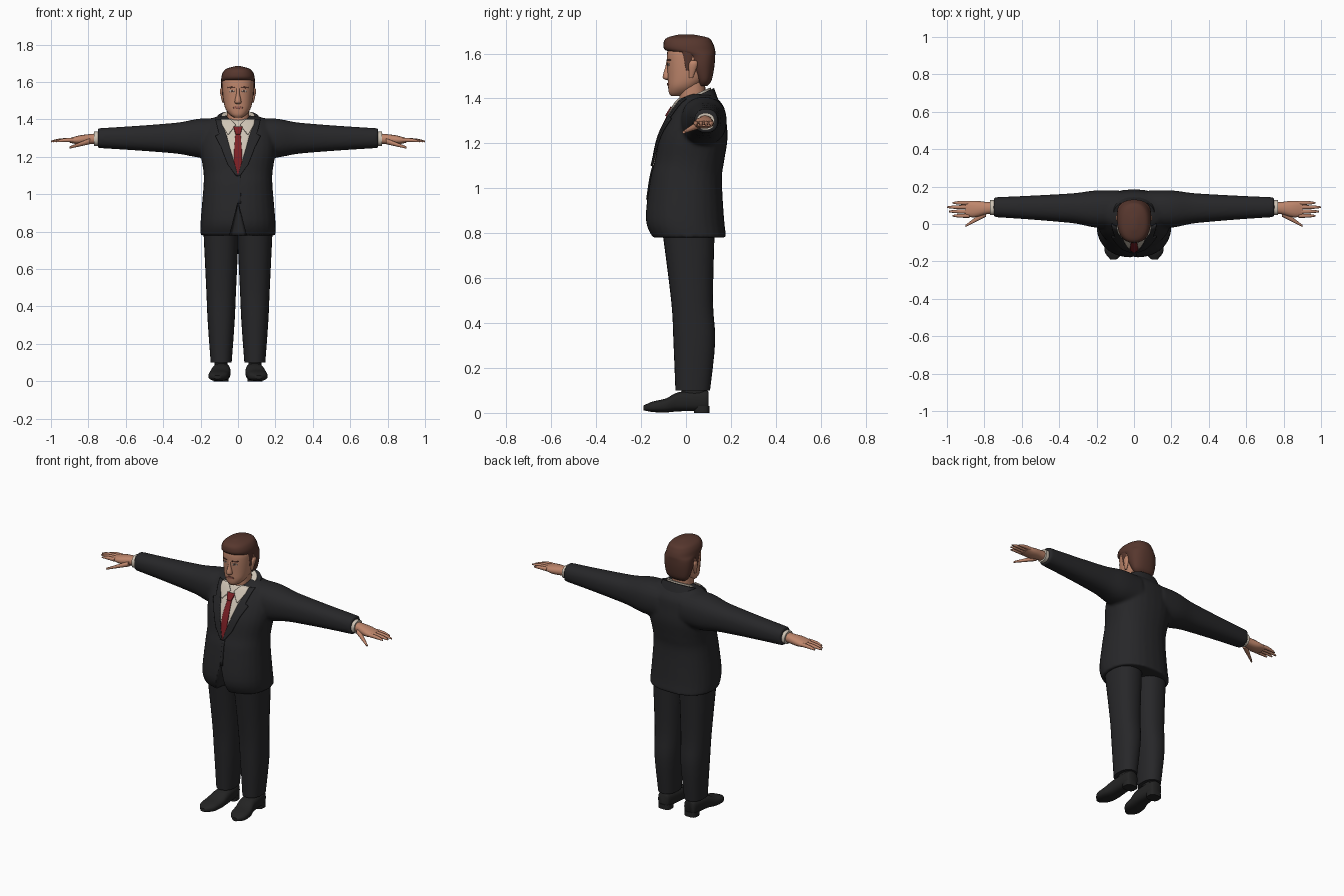
import bpy, bmesh, math
from mathutils import Vector
from mathutils.bvhtree import BVHTree

if "Cube" in bpy.data.objects:
    bpy.data.objects.remove(bpy.data.objects["Cube"])

MIDDLE, BOTH = (1,), (1, -1)


def material(name, red, green, blue):
    mat = bpy.data.materials.new(name)
    mat.use_nodes = True
    mat.diffuse_color = (red, green, blue, 1)
    shader = mat.node_tree.nodes["Principled BSDF"]
    shader.inputs["Base Color"].default_value = mat.diffuse_color
    shader.inputs["Roughness"].default_value = .7
    return mat


suit = material("suit_black", .02, .02, .022)
leather = material("shoe_black", .017, .017, .017)
cotton = material("shirt_cream", .62, .55, .46)
silk = material("tie_red", .2, .014, .018)
skin = material("skin", .52, .24, .15)
brown = material("hair_brown", .095, .038, .027)
rose = material("lips", .34, .12, .09)
white = material("eye_white", .5, .45, .4)


def finish(name, bm, mat):
    bmesh.ops.recalc_face_normals(bm, faces=bm.faces)
    mesh = bpy.data.meshes.new(name)
    bm.to_mesh(mesh)
    bm.free()
    mesh.materials.append(mat)
    ob = bpy.data.objects.new(name, mesh)
    bpy.context.collection.objects.link(ob)
    for other in bpy.context.selected_objects:
        other.select_set(False)
    ob.select_set(True)
    bpy.context.view_layer.objects.active = ob
    bpy.ops.object.shade_smooth_by_angle(angle=math.radians(50))
    return ob


def column(*rows):
    """Centred rings from rows of (height, half width, front, back)."""
    return [(z, 0, half, (front + back) / 2, (back - front) / 2)
            for z, half, front, back in rows]


def taper(start, end, ease, count=5):
    """Rings running evenly from start to end while their shape eases over."""
    rings = []
    for i in range(count + 1):
        f = i / count
        shape = [a + (b - a) * f ** ease for a, b in zip(start[1:], end[1:])]
        rings.append((start[0] + (end[0] - start[0]) * f, *shape))
    return rings


def refine(rings, steps):
    """Pass a Catmull-Rom curve through the rings."""
    fine = []
    for i in range(len(rings) - 1):
        quad = (rings[max(i - 1, 0)], rings[i], rings[i + 1], rings[min(i + 2, len(rings) - 1)])
        for k in range(steps):
            t = k / steps
            fine.append([b + t * (c - a + t * (2*a - 5*b + 4*c - d + t * (3*b - a - 3*c + d))) / 2
                         for a, b, c, d in zip(*quad)])
    return fine + [rings[-1]]


def loft(name, tubes, mat, axis="z", sides=MIDDLE, power=2.3, shear=0, n=28):
    """Skin tubes made of rings (position, centre a, radius a, centre b, radius b)."""
    bm = bmesh.new()
    for rings in tubes:
        for side in sides:
            loops = []
            for t, a, ra, b, rb in refine(rings, steps=4):
                loop = []
                for k in range(n):
                    c, s = math.cos(math.tau * k / n), math.sin(math.tau * k / n)
                    u = a + ra * math.copysign(abs(c) ** (2 / power), c)
                    v = b + rb * math.copysign(abs(s) ** (2 / power), s)
                    x, y, z = {"x": (t, u, v), "y": (u, t, v), "z": (u, v, t)}[axis]
                    loop.append(bm.verts.new((x * side, y, z + shear * y)))
                loops.append(loop)
            for low, high in zip(loops, loops[1:]):
                for k in range(n):
                    j = (k + 1) % n
                    bm.faces.new((low[k], low[j], high[j], high[k]))
            bm.faces.new(loops[0])
            bm.faces.new(loops[-1])
    return finish(name, bm, mat)


def surface(ob):
    return BVHTree.FromObject(ob, bpy.context.evaluated_depsgraph_get())


def drape(name, base, rows, mat, lift, thick=.006, sides=MIDDLE, cols=8, steps=5):
    """Lay a sheet on the front of a surface, from rows of (height, left edge, right edge)."""
    bm = bmesh.new()
    for side in sides:
        lines = []
        for start, end in zip(rows, rows[1:]):
            for k in range(steps + 1):
                z, left, right = (a + (b - a) * k / steps for a, b in zip(start, end))
                line = []
                for c in range(cols + 1):
                    x = side * (left + (right - left) * c / cols)
                    hit = base.ray_cast(Vector((x, -1, z)), Vector((0, 1, 0)))[0]
                    if hit is None:
                        hit = base.find_nearest(Vector((x, 0, z)))[0]
                    line.append(bm.verts.new((x, hit.y - lift, z)))
                lines.append(line)
        for low, high in zip(lines, lines[1:]):
            for c in range(cols):
                bm.faces.new((low[c], low[c + 1], high[c + 1], high[c]))
    bmesh.ops.remove_doubles(bm, verts=bm.verts, dist=.0001)
    ob = finish(name, bm, mat)
    shell = ob.modifiers.new("Thickness", "SOLIDIFY")
    shell.thickness, shell.offset = thick, 0
    return ob


def oval(x, z, width, height):
    """Rows for a painted oval, given its centre and half sizes."""
    rows = []
    for i in range(-4, 5):
        angle = i * math.pi / 9
        half = width * math.cos(angle)
        rows.append((z + height * math.sin(angle), x - half, x + half))
    return rows


# Jacket: body and sleeves fused, with a notch cut at the hem
body = column((.78, .2, -.15, .18), (.86, .2, -.18, .17), (1.04, .185, -.16, .16),
              (1.12, .185, -.14, .17), (1.22, .2, -.12, .185), (1.3, .2, -.085, .18),
              (1.36, .18, -.05, .17), (1.4, .15, -.02, .14), (1.42, .1, .02, .12))
shoulder, cuff = (.2, .08, .1, 1.3, .105), (.75, .09, .053, 1.3, .053)
jacket = loft("jacket", [body], suit)
sleeves = loft("sleeves", [[(.08, *shoulder[1:])] + taper(shoulder, cuff, ease=.6)], suit, "x", BOTH)
jacket.select_set(True)
bpy.context.view_layer.objects.active = jacket
bpy.ops.object.join()
fuse = jacket.modifiers.new("Fuse", "REMESH")
fuse.mode, fuse.voxel_size, fuse.use_smooth_shade = "VOXEL", .009, True
soften = jacket.modifiers.new("Soften", "SMOOTH")
soften.iterations = 6

notch = loft("hem_notch_cutter", [column((.76, .05, -.3, -.08), (.95, .002, -.3, -.08))], suit, power=6)
notch.hide_render = True
notch.hide_set(True)
cut = jacket.modifiers.new("Notch", "BOOLEAN")
cut.operation, cut.object, cut.solver = "DIFFERENCE", notch, "EXACT"
chest = surface(jacket)

# Shirt front, tie, lapels and overlapping front edge
drape("shirt_front", chest, [(1.1, 0, .001), (1.25, -.05, .05), (1.33, -.07, .07), (1.4, -.09, .09)],
      cotton, lift=.003)
drape("tie", chest, [(1.1, -.006, .006), (1.14, -.02, .02), (1.24, -.02, .02), (1.33, -.013, .013)],
      silk, lift=.009)
drape("tie_knot", chest, [(1.32, -.013, .013), (1.36, -.024, .024)], silk, lift=.014, thick=.012)
drape("lapels", chest, [(1.1, 0, .012), (1.16, .017, .055), (1.25, .044, .09), (1.31, .06, .12),
                        (1.32, .064, .1), (1.4, .09, .12)], suit, lift=.009, thick=.009, sides=BOTH)
drape("shirt_collar_points", chest, [(1.32, .05, .056), (1.37, .012, .085), (1.4, .04, .09)],
      cotton, lift=.013, sides=BOTH)
drape("front_edge", chest, [(.95, 0, .016), (1.1, 0, .012)], suit, lift=.002)

# Collars rise toward the back of the neck
loft("shirt_collar", [column((1.33, .1, -.045, .115), (1.4, .09, -.04, .11))], cotton, shear=.45)
loft("jacket_collar", [column((1.31, .14, -.03, .15), (1.39, .11, -.025, .125))], suit, shear=.45)

# Trousers
leg = [(.1, .09, .056, .03, .077), (.32, .09, .072, .037, .093),
       (.5, .09, .08, .027, .093), (.83, .09, .096, .01, .118)]
loft("trousers", [leg], suit, sides=BOTH)

# Shoes from heel to toe, with raised heels
shoe = [(.1, .09, .03, .055, .04), (.08, .09, .04, .055, .045), (-.03, .09, .05, .05, .043),
        (-.09, .1, .055, .033, .031), (-.15, .106, .05, .027, .023), (-.19, .11, .016, .022, .01)]
loft("shoes", [shoe], leather, "y", BOTH, power=2.7)
heel = (.09, .04, .07, .034)
loft("shoe_heels", [[(0, *heel), (.03, *heel)]], leather, sides=BOTH, power=3)
ankle = (.09, .035, .035, .055)
loft("socks", [[(.07, *ankle), (.14, *ankle)]], leather, sides=BOTH)

# Shirt cuffs
wrist = (.087, .04, 1.297, .038)
loft("shirt_cuffs", [[(.73, *wrist), (.77, *wrist)]], cotton, "x", BOTH)

# Hands: palm, thumb and four fingers
palm = [(.74, .085, .03, 1.298, .028), (.79, .085, .033, 1.295, .027),
        (.85, .08, .044, 1.29, .024), (.9, .08, .04, 1.288, .012)]
thumb = taper((.79, .06, .02, 1.284, .016), (.9, -.01, .006, 1.25, .006), ease=1)
fingers = []
for i, tip in enumerate((.97, .99, 1, .97)):
    y = .044 + i * .023
    fingers.append(taper((.88, y, .011, 1.29, .011), (tip, y, .004, 1.282, .004), ease=3))
loft("hands", [palm, thumb] + fingers, skin, "x", BOTH, n=16)

# Head, neck, nose and ears
loft("neck", [column((1.34, .06, -.03, .09), (1.47, .06, -.03, .085))], skin)
skull = column((1.41, .02, -.066, -.02), (1.425, .043, -.076, .02), (1.455, .066, -.08, .06),
               (1.5, .078, -.082, .1), (1.57, .084, -.085, .11), (1.61, .083, -.083, .11),
               (1.65, .065, -.07, .09), (1.67, .03, -.03, .04))
head = loft("head", [skull], skin)
loft("nose", [column((1.483, .01, -.09, -.06), (1.495, .018, -.104, -.06),
                     (1.54, .009, -.092, -.06), (1.57, .011, -.086, -.06))], skin, n=16)
loft("ears", [[(1.49, .08, .004, .022, .008), (1.55, .084, .013, .032, .02),
               (1.57, .082, .008, .034, .012)]], skin, sides=BOTH, n=16)

# Painted face details
face = surface(head)
drape("eyes", face, oval(.033, 1.551, .013, .006), white, lift=.001, thick=.002, sides=BOTH, steps=1)
drape("irises", face, oval(.033, 1.551, .005, .006), brown, lift=.002, thick=.002, sides=BOTH, steps=1)
drape("eyebrows", face, oval(.036, 1.571, .02, .004), brown, lift=.002, thick=.003, sides=BOTH, steps=1)
drape("mouth", face, oval(0, 1.463, .026, .006), rose, lift=.002, thick=.004, steps=1)

# Hair: swept over the forehead, close at the nape
crop = column((1.455, .05, .055, .095), (1.48, .073, .045, .114), (1.54, .088, .012, .126),
              (1.59, .09, -.01, .13), (1.614, .09, -.09, .13), (1.645, .084, -.1, .12),
              (1.67, .064, -.085, .1), (1.685, .015, -.03, .03))
loft("hair", [crop], brown)
loft("sideburns", [taper((1.525, .077, .007, .008, .008), (1.61, .08, .008, .01, .03), ease=1)],
     brown, sides=BOTH, n=12)
